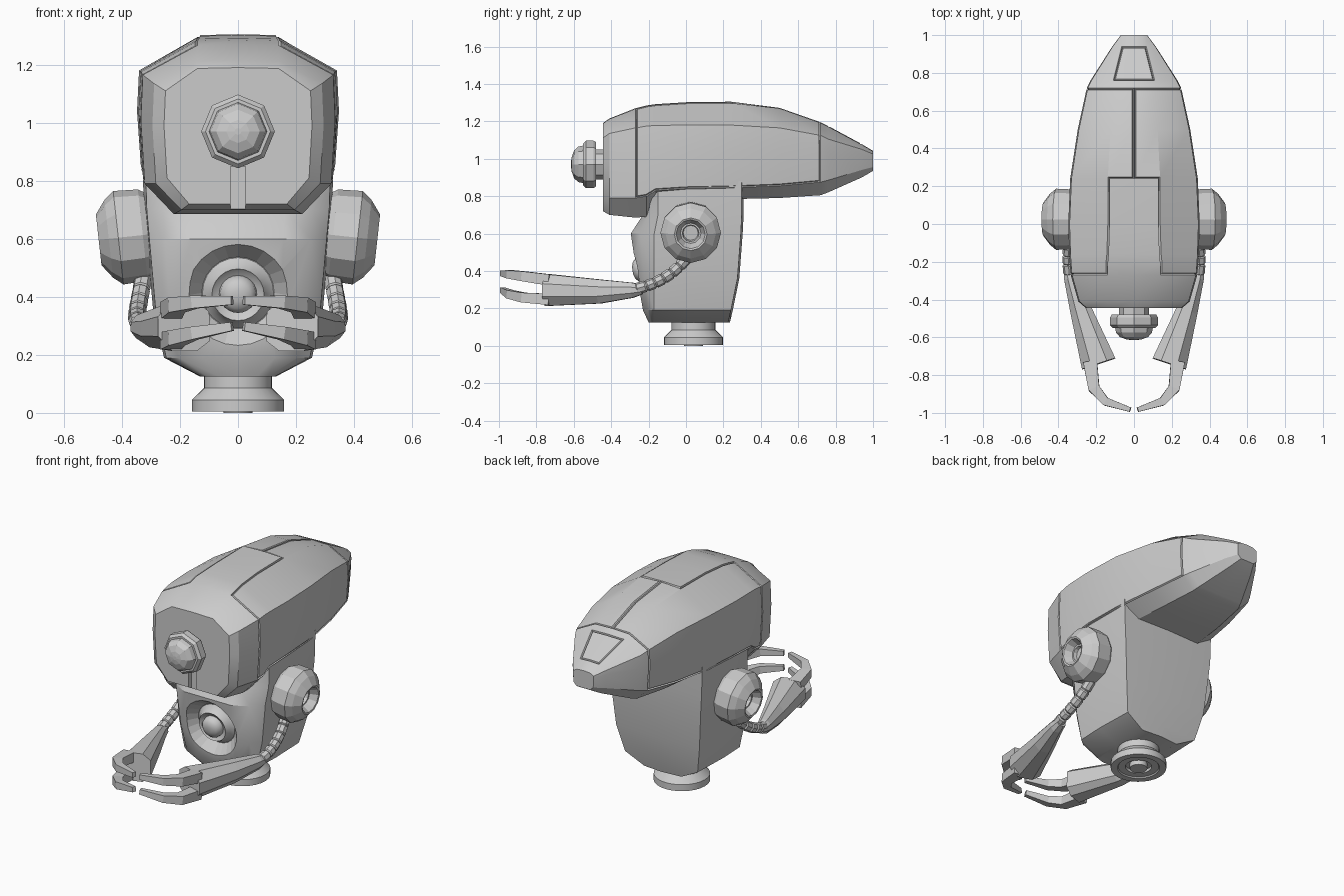
import bpy, bmesh
from math import cos, sin, pi, radians
from mathutils import Vector

if "Cube" in bpy.data.objects:
    bpy.data.objects.remove(bpy.data.objects["Cube"])


def skin(rings):
    """Bridge equal closed rings of points, cap both ends; return bmesh and face grid."""
    bm = bmesh.new()
    vs = [[bm.verts.new(p) for p in r] for r in rings]
    n = len(rings[0])
    grid = [[bm.faces.new((a[j], a[(j + 1) % n], b[(j + 1) % n], b[j])) for j in range(n)]
            for a, b in zip(vs, vs[1:])]
    bm.faces.new(vs[0])
    bm.faces.new(vs[-1])
    bmesh.ops.recalc_face_normals(bm, faces=bm.faces)
    return bm, grid


def finish(bm, name, mirror=False, smooth=0):
    me = bpy.data.meshes.new(name)
    bm.to_mesh(me)
    bm.free()
    ob = bpy.data.objects.new(name, me)
    bpy.context.collection.objects.link(ob)
    if smooth:
        bpy.ops.object.select_all(action='DESELECT')
        ob.select_set(True)
        bpy.context.view_layer.objects.active = ob
        bpy.ops.object.shade_smooth_by_angle(angle=radians(smooth))
    if mirror:
        ob.modifiers.new("mirror", 'MIRROR')
    return ob


def turned(name, profile, centre, axis, sides, mirror=False, smooth=0):
    """Turn (radius, height) pairs around an axis through centre."""
    q = Vector(axis).to_track_quat('Z', 'Y')
    c = Vector(centre)
    rings = [[c + q @ Vector((r * cos(2 * pi * k / sides), r * sin(2 * pi * k / sides), h))
              for k in range(sides)] for r, h in profile]
    return finish(skin(rings)[0], name, mirror, smooth)


def limb(name, stations, section):
    """Sweep a section along (point, half width, half height) stations, mirrored."""
    pts = [Vector(s[0]) for s in stations]
    rings = []
    for i, (p, w, h) in enumerate(stations):
        d = pts[min(i + 1, len(pts) - 1)] - pts[max(i - 1, 0)]
        side = Vector((-d.y, d.x, 0)).normalized()
        up = d.cross(side).normalized()
        if up.z < 0:
            up = -up
        rings.append([pts[i] + side * u * w + up * v * h for u, v in section])
    return finish(skin(rings)[0], name, True)


def carve(ob, cutter):
    m = ob.modifiers.new("carve", 'BOOLEAN')
    m.operation = 'DIFFERENCE'
    m.solver = 'EXACT'
    m.object = cutter
    cutter.hide_render = True
    cutter.hide_set(True)


def groove(bm, faces, t=0.005, d=0.009):
    bmesh.ops.inset_region(bm, faces=faces, thickness=t, depth=-d, use_even_offset=True)
    bmesh.ops.inset_region(bm, faces=faces, thickness=t, depth=d, use_even_offset=True)


def full(half):
    """Complete a half outline whose first and last points lie on x = 0."""
    return half + [(-x, y, z) for x, y, z in half[-2:0:-1]]


# head: y, half width, top z, top half width, shoulder z, cheek z, bottom z
head_stations = [
    (-0.445, .255, 1.19, .14, 1.11, .81, .72), (-0.41, .295, 1.215, .14, 1.135, .79, .70),
    (-0.27, .335, 1.27, .14, 1.165, .79, .685), (-0.21, .34, 1.285, .14, 1.175, .80, .69),
    (-0.16, .343, 1.292, .135, 1.178, .83, .78), (0, .348, 1.302, .13, 1.18, .84, .782),
    (.24, .338, 1.305, .13, 1.18, .845, .784), (.5, .298, 1.272, .125, 1.165, .855, .79),
    (.72, .25, 1.195, .115, 1.125, .875, .805), (.76, .23, 1.175, .11, 1.105, .885, .82),
    (.94, .115, 1.078, .065, 1.05, .94, .90), (1.0, .07, 1.042, .045, 1.025, .955, .935)]
rings = [full([(0, y, t), (a, y, t - .003), (w * .98, y, s), (w, y, (s + l) / 2 + .03),
               (w * .96, y, l), (w * .66, y, b), (0, y, b)])
         for y, w, t, a, s, l, b in head_stations]
bm, g = skin(rings)
right = [(i, j) for i in range(2, 8) for j in ((0, 1, 2, 3) if i > 5 else (1, 2, 3))]
right_faces = [g[i][j] for i, j in right]
left_faces = [g[i][11 - j] for i, j in right]
window = [g[9][0], g[9][11]]
for faces in (right_faces, left_faces, window):
    groove(bm, faces)
head = finish(bm, "head_shell", smooth=28)

# slot in the chin
bm = bmesh.new()
bmesh.ops.create_cube(bm, size=1)
for v in bm.verts:
    v.co = Vector((v.co.x * .05, v.co.y * .06 - .445, v.co.z * .18 + .76))
carve(head, finish(bm, "chin_slot_cutter"))

# body: z, half width, back y, front corner y, front y
body_stations = [(.125, .13, .235, -.17, -.20), (.19, .255, .25, -.17, -.23),
                 (.36, .293, .285, -.17, -.26), (.60, .315, .303, -.17, -.295),
                 (.70, .324, .308, -.15, -.23), (.88, .33, .308, -.15, -.20)]
rings = [full([(0, b, z), (w * .97, b - .01, z), (w, .0, z), (w * .97, c, z),
               (w * .80, c * .4 + f * .6, z), (w * .5, f, z), (0, f, z)])
         for z, w, b, c, f in body_stations]
body = finish(skin(rings)[0], "body", smooth=32)

# speaker recessed in the front of the body
fwd, spot = (0, -.99, -.145), (0, -.266, .405)
carve(body, turned("speaker_cutter", [(.125, -.06), (.18, .003), (.2, .05)], spot, fwd, 24))
turned("speaker", [(.125, -.062), (.105, -.045), (.09, -.015), (.085, -.02), (.065, -.03),
                   (.062, -.005), (.045, .012), (.02, .02)], spot, fwd, 24, smooth=40)

# base foot with a hollow underside
turned("base_foot", [(.05, 0), (.05, .03), (.075, .03), (.075, .012), (.115, .012), (.12, .005),
                     (.158, .005), (.158, .045), (.118, .085), (.118, .135)],
       (0, .04, 0), (0, 0, 1), 28, smooth=30)

# eye on the front of the head
turned("eye", [(.08, -.02), (.08, .035), (.118, .035), (.127, .05), (.127, .09), (.112, .105),
               (.1, .105), (.095, .13), (.075, .153), (.04, .166), (.012, .17)],
       (0, -.445, .97), (0, -1, 0), 8)

# ears
turned("ear", [(.14, -.03), (.158, 0), (.162, .085), (.135, .118), (.088, .153), (.078, .15),
               (.055, .105), (.045, .105), (.04, .085)],
       (.328, .025, .613), (.994, 0, -.11), 12, mirror=True)

# segmented arm tubes
path = [(.325, .01, .475), (.333, -.035, .425), (.34, -.075, .39), (.345, -.12, .36),
        (.348, -.165, .337), (.348, -.21, .32), (.343, -.265, .305)]
for a, b in zip(path, path[1:]):
    d = Vector(b) - Vector(a)
    n = d.length
    turned("arm_tube_segment", [(.024, 0), (.031, .008), (.031, n - .006), (.024, n + .002)],
           a, d, 8, mirror=True)

# forearms, widening towards the hand
limb("forearm", [((.342, -.235, .30), .028, .025), ((.335, -.285, .297), .036, .04),
                 ((.28, -.46, .29), .058, .064), ((.187, -.74, .298), .093, .085)],
     [(-1, -.6), (-.5, -1), (.45, -1), (1, -.4), (1, .4), (.45, 1), (-.5, 1), (-1, .6)])

# two fingers per hand
box = [(-1, -1), (1, -1), (1, 1), (-1, 1)]
for name, zs in (("upper_finger", (.352, .372, .382, .388)), ("lower_finger", (.248, .258, .275, .298))):
    xy = [(.232, -.73), (.212, -.87), (.15, -.94), (.02, -.983)]
    size = [(.037, .03), (.03, .026), (.022, .022), (.012, .015)]
    limb(name, [((x, y, z), w, h) for (x, y), z, (w, h) in zip(xy, zs, size)], box)
